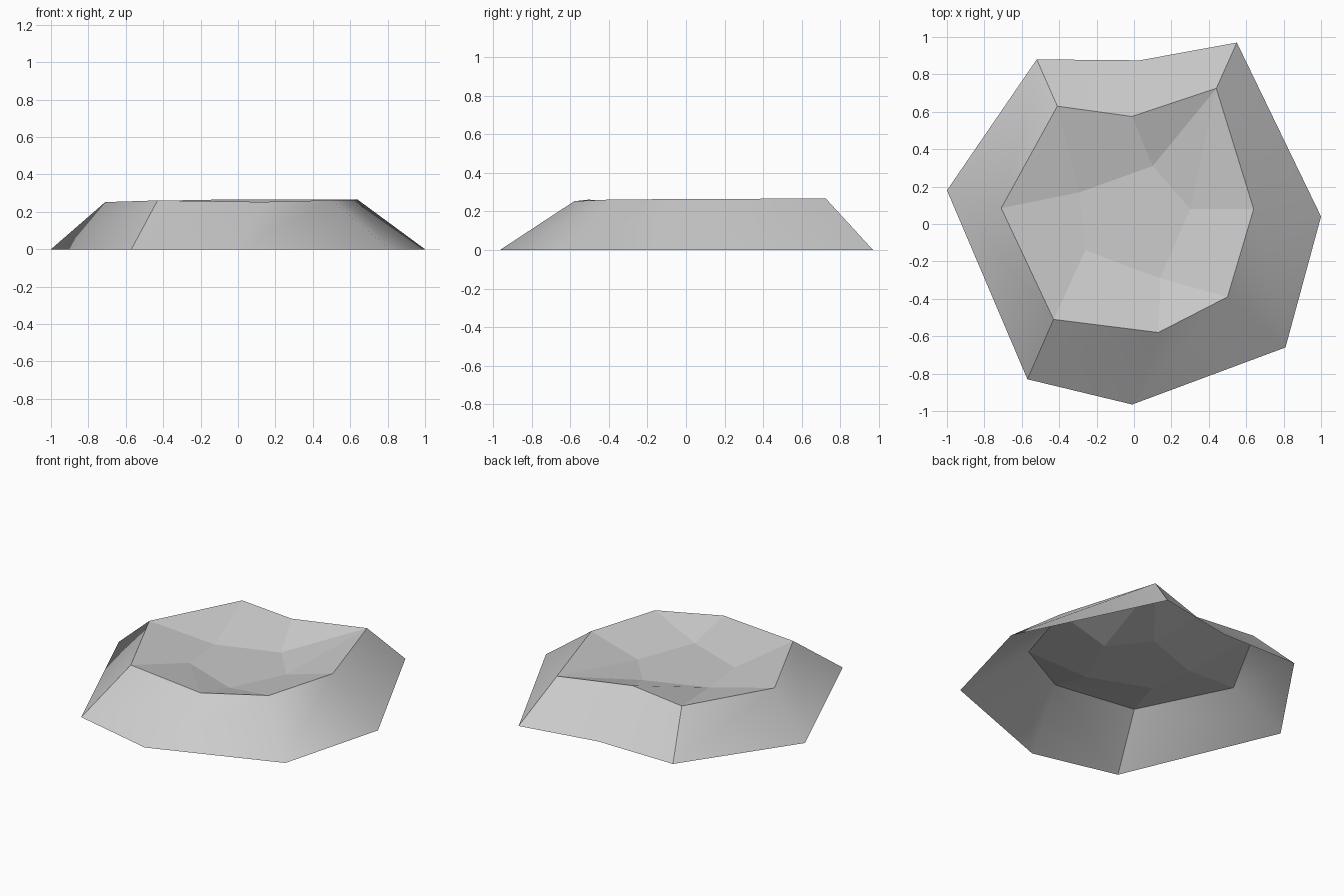
import bpy
import bmesh

cube = bpy.data.objects.get("Cube")
if cube:
    bpy.data.objects.remove(cube, do_unlink=True)

# Plain grey stone
stone = bpy.data.materials.new("grey_stone")
stone.use_nodes = True
grey = (0.6, 0.6, 0.6, 1)
stone.diffuse_color = grey
stone.node_tree.nodes["Principled BSDF"].inputs["Base Color"].default_value = grey

# Outlines, clockwise from the back right corner
base_outline = [(-.52, .88), (.03, .875), (.55, .97), (1, .04),
                (.81, -.66), (-.01, -.965), (-.57, -.83), (-1, .18)]
rim_outline = [(-.41, .63, .26), (-.01, .575, .267), (.44, .725, .267), (.64, .08, .265),
               (.5, -.39, .262), (.13, -.58, .253), (-.43, -.51, .261), (-.71, .085, .252)]
floor_outline = [(.1, .31, .173), (.3, .08, .168), (.14, -.29, .179),
                 (-.26, -.14, .18), (-.29, .17, .175)]

bm = bmesh.new()
base = [bm.verts.new((x, y, 0)) for x, y in base_outline]
rim = [bm.verts.new(p) for p in rim_outline]
floor = [bm.verts.new(p) for p in floor_outline]
count = len(rim)

# Outer slope, smooth shaded
for i in range(count):
    j = (i + 1) % count
    bm.faces.new((base[j], base[i], rim[i], rim[j])).smooth = True

# Inner slope and sunken floor, faceted
a, b, c, d, e = floor
r = rim
for face in [(r[7], r[0], e), (r[0], r[1], a, e), (r[1], r[2], a),
             (r[2], b, a), (r[2], r[3], b), (r[3], r[4], c, b),
             (r[4], r[5], c), (r[5], d, c), (r[5], r[6], d),
             (r[6], r[7], e, d), (a, b, c, d, e)]:
    bm.faces.new(face[::-1])

# Hard creases along the rim and the three strongest corners
for i in range(count):
    bm.edges.get((rim[i], rim[(i + 1) % count])).smooth = False
for i in (0, 2, 6):
    bm.edges.get((base[i], rim[i])).smooth = False

mesh = bpy.data.meshes.new("crater")
bm.to_mesh(mesh)
bm.free()
mesh.materials.append(stone)
bpy.context.collection.objects.link(bpy.data.objects.new("crater", mesh))
